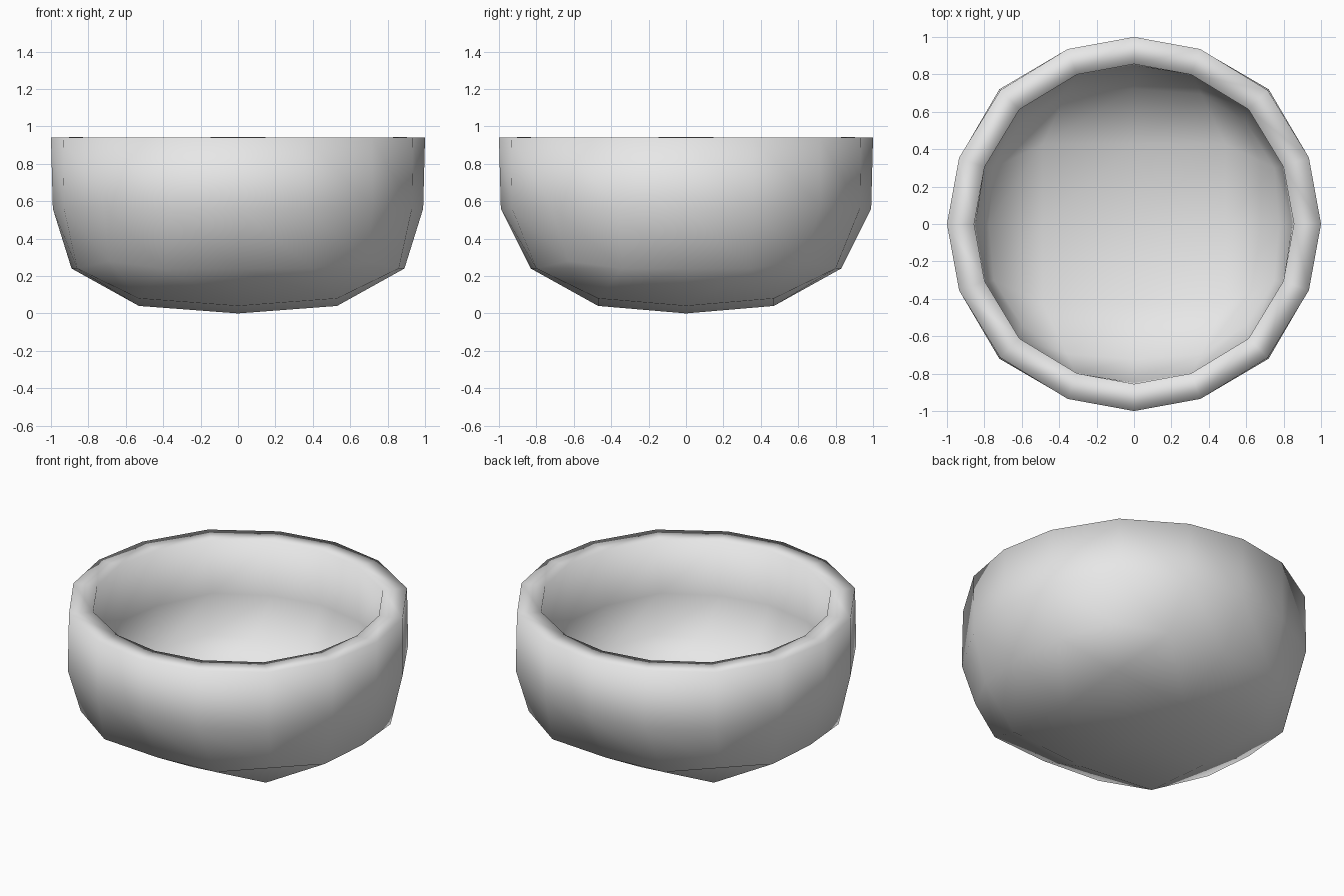
import bpy
import bmesh

old = bpy.data.objects.get("Cube")
if old:
    bpy.data.objects.remove(old, do_unlink=True)

# Glaze material
grey = bpy.data.materials.new("light grey")
grey.use_nodes = True
colour = (0.8, 0.8, 0.8, 1)
grey.diffuse_color = colour
grey.node_tree.nodes["Principled BSDF"].inputs["Base Color"].default_value = colour

# Grid step from the middle (larger, smaller) -> reach, side reach, height
floor = {
    (0, 0): (0, 0, 0), (1, 0): (0.47, 0, 0.04), (1, 1): (0.47, 0.47, 0.08),
    (2, 0): (0.83, 0, 0.24), (2, 1): (0.8, 0.34, 0.24), (2, 2): (0.63, 0.63, 0.28),
}
wall = {(2, 0): (0.99, 0, 0.56), (2, 1): (0.93, 0.36, 0.56), (2, 2): (0.72, 0.72, 0.57)}
rim = {(2, 0): (1, 0, 0.94), (2, 1): (0.935, 0.355, 0.94), (2, 2): (0.715, 0.715, 0.94)}


def place(vert, cell, shape, widen=0.0):
    """Put a vertex on the shape, using its symmetric place in the square grid."""
    i, j = cell
    a, b = abs(i), abs(j)
    far, near, z = shape[(max(a, b), min(a, b))]
    x, y = (far, near) if a >= b else (near, far)
    sx, sy = (i > 0) - (i < 0), (j > 0) - (j < 0)
    vert.co = (sx * (x + widen), sy * y, z)


# Rounded floor, from a square grid
bm = bmesh.new()
bmesh.ops.create_grid(bm, x_segments=4, y_segments=4, size=2)
cells = {v: (round(v.co.x), round(v.co.y)) for v in bm.verts}
edges = [e for e in bm.edges if e.is_boundary]

# Wall and rim rings, extruded from the floor's edge
for shape in (wall, rim):
    old_verts = {v for e in edges for v in e.verts}
    by_cell = {cells[v]: v for v in old_verts}
    new = bmesh.ops.extrude_edge_only(bm, edges=edges)["geom"]
    for v in [g for g in new if isinstance(g, bmesh.types.BMVert)]:
        cell = (round(v.co.x), round(v.co.y))
        cells[v] = cell
    edges = [g for g in new if isinstance(g, bmesh.types.BMEdge) and g.is_boundary]
    for v in {v for e in edges for v in e.verts}:
        v.co.z += 1

for v, cell in cells.items():
    level = round(v.co.z)
    place(v, cell, (floor, wall, rim)[level], 0.06 if level == 0 else 0)

# Outward normals: the floor faces down
bmesh.ops.recalc_face_normals(bm, faces=bm.faces[:])
bm.normal_update()
lowest = min(bm.faces, key=lambda f: f.calc_center_median().z)
if lowest.normal.z > 0:
    bmesh.ops.reverse_faces(bm, faces=bm.faces[:])
for f in bm.faces:
    f.smooth = True

mesh = bpy.data.meshes.new("bowl")
bm.to_mesh(mesh)
bm.free()
mesh.materials.append(grey)
bowl = bpy.data.objects.new("bowl", mesh)
bpy.context.collection.objects.link(bowl)

# Wall thickness, inward
shell = bowl.modifiers.new("thickness", "SOLIDIFY")
shell.thickness = 0.145
shell.offset = -1
